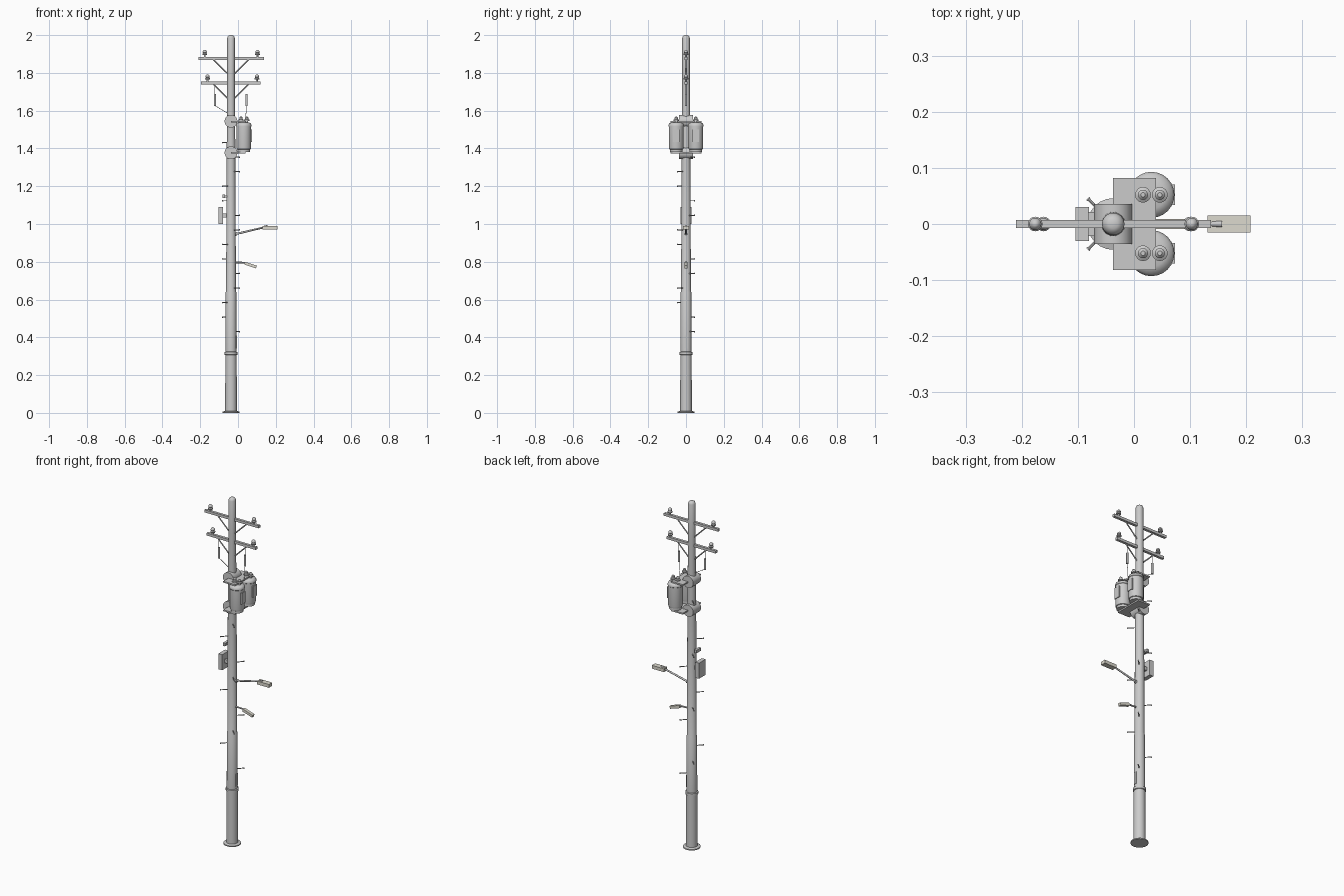
import bpy, math
from mathutils import Vector

PX = -0.037  # pole axis


def mat(name, col):
    m = bpy.data.materials.new(name)
    m.diffuse_color = col
    return m


BEIGE = mat("lamp_beige", (0.72, 0.7, 0.62, 1))


def finish(o, name, m=None, smooth=True):
    o.name = name
    if m:
        o.data.materials.append(m)
    if smooth:
        bpy.ops.object.shade_smooth_by_angle(angle=math.radians(40))
    return o


def box(name, x0, x1, y0, y1, z0, z1, m=None, rot=0.0):
    bpy.ops.mesh.primitive_cube_add(size=1, location=((x0+x1)/2, (y0+y1)/2, (z0+z1)/2), rotation=(0, rot, 0))
    o = bpy.context.object
    o.scale = (x1-x0, y1-y0, z1-z0)
    return finish(o, name, m, False)


def rod(name, a, b, r, r2=None, n=8, m=None):
    a, b = Vector(a), Vector(b)
    d = b - a
    bpy.ops.mesh.primitive_cone_add(vertices=n, radius1=r, radius2=r if r2 is None else r2, depth=d.length,
                                    location=(a+b)/2, rotation=d.to_track_quat('Z', 'Y').to_euler())
    return finish(bpy.context.object, name, m)


def lathe(name, profile, x, y, z=0.0, n=24):
    verts, faces = [], []
    for r, h in profile:
        for i in range(n):
            t = 2*math.pi*i/n
            verts.append((r*math.cos(t), r*math.sin(t), h))
    for k in range(len(profile)-1):
        for i in range(n):
            j = (i+1) % n
            faces.append((k*n+i, k*n+j, (k+1)*n+j, (k+1)*n+i))
    faces.append(tuple(reversed(range(n))))
    faces.append(tuple(range((len(profile)-1)*n, len(profile)*n)))
    me = bpy.data.meshes.new(name)
    me.from_pydata(verts, [], faces)
    o = bpy.data.objects.new(name, me)
    bpy.context.collection.objects.link(o)
    o.location = (x, y, z)
    bpy.ops.object.select_all(action='DESELECT')
    o.select_set(True)
    bpy.context.view_layer.objects.active = o
    return finish(o, name)


# Pole with base flange, joint collar and domed cap
lathe("pole", [(0.046, 0), (0.046, 0.006), (0.031, 0.01), (0.03, 0.306), (0.034, 0.308), (0.034, 0.322),
               (0.029, 0.324), (0.028, 0.64), (0.026, 0.645), (0.0235, 1.3), (0.02, 1.8), (0.02, 1.985),
               (0.016, 1.995), (0.008, 2.0)], PX, 0)
box("access_panel", -0.012, -0.006, -0.009, 0.009, 0.34, 0.41)

# Climbing pegs spiralling up the pole
for i in range(14):
    z, t = 0.43 + 0.077*i, math.radians(45 + 90*i)
    c, s = math.cos(t), math.sin(t)
    rod("climbing_peg", (PX+0.018*c, 0.018*s, z), (PX+0.064*c, 0.064*s, z), 0.0025)
    rod("peg_head", (PX+0.061*c, 0.061*s, z), (PX+0.064*c, 0.064*s, z), 0.004)

INSULATOR = [(0.005, 0), (0.005, 0.012), (0.013, 0.013), (0.013, 0.019), (0.008, 0.023),
             (0.011, 0.026), (0.011, 0.032), (0.006, 0.038), (0.003, 0.04)]

# Crossarms, diagonal braces and pin insulators
for x0, x1, z in ((-0.21, 0.137, 1.877), (-0.195, 0.118, 1.747)):
    box("crossarm", x0, x1, -0.0075, 0.0075, z-0.0075, z+0.0075)
    for s in (-1, 1):
        rod("brace", (PX+s*0.095, 0, z-0.005), (PX+s*0.012, 0, z-0.087), 0.0035, n=6)
    for x in (x0+0.034, x1-0.034 if z > 1.8 else x1-0.018):
        lathe("pin_insulator", INSULATOR, x, 0, z+0.005, 16)

# Hanging fuses with their leads
for x, end in ((-0.122, (-0.045, 0, 1.58)), (0.045, (0.04, 0, 1.55))):
    rod("fuse_hanger", (x, 0, 1.742), (x, 0, 1.685), 0.0015, n=6)
    rod("fuse_tube", (x, 0, 1.625), (x, 0, 1.688), 0.006, n=10)
    rod("fuse_lead", (x, 0, 1.627), end, 0.0014, n=6)

# Clamp drums and mounting plates for the transformers
for z, pz in ((1.544, 1.542), (1.377, 1.377)):
    rod("clamp_drum", (PX, -0.036, z), (PX, 0.036, z), 0.034, n=24)
    box("mounting_plate", PX, 0.039, -0.082, 0.082, pz-0.004, pz+0.004)

# Pair of transformers with lids, bushings and side plates
for s in (-1, 1):
    y = 0.052*s
    lathe("transformer_can", [(0.033, 1.381), (0.033, 1.394), (0.037, 1.396), (0.039, 1.405), (0.039, 1.515),
                              (0.041, 1.517), (0.041, 1.524), (0.037, 1.532), (0.025, 1.538)], 0.031, y)
    box("transformer_plate", 0.064, 0.073, y-0.018, y+0.018, 1.435, 1.5)
    for x in (0.016, 0.046):
        lathe("bushing", [(0.007, 0), (0.007, 0.012), (0.014, 0.013), (0.014, 0.019), (0.009, 0.022),
                          (0.009, 0.03), (0.004, 0.035)], x, y, 1.533, 16)

# Control box and small bracket on the left side
box("control_box", -0.104, -0.08, -0.03, 0.03, 1.0, 1.09)
box("box_mount", -0.082, -0.055, -0.008, 0.008, 1.035, 1.055)
box("bracket", -0.082, -0.068, -0.021, 0.021, 1.138, 1.155)
box("bracket_stem", -0.07, -0.055, -0.008, 0.008, 1.141, 1.152)

# Upper street lamp
rod("lamp_arm", (-0.02, 0, 0.945), (0.145, 0, 0.984), 0.0055, 0.0045, 10)
rod("lamp_arm_root", (-0.02, 0, 0.945), (-0.006, 0, 0.948), 0.009, n=12)
box("lamp_head", 0.131, 0.208, -0.015, 0.015, 0.97, 0.989, BEIGE)
rod("lamp_socket", (0.138, 0, 0.987), (0.157, 0, 0.989), 0.0045, 0.006, 10)

# Lower small lamp, drooping
rod("small_lamp_arm", (-0.02, 0, 0.797), (0.04, 0, 0.795), 0.0045, n=10)
box("small_lamp_head", 0.034, 0.099, -0.009, 0.009, 0.775, 0.79, BEIGE, math.radians(18))
